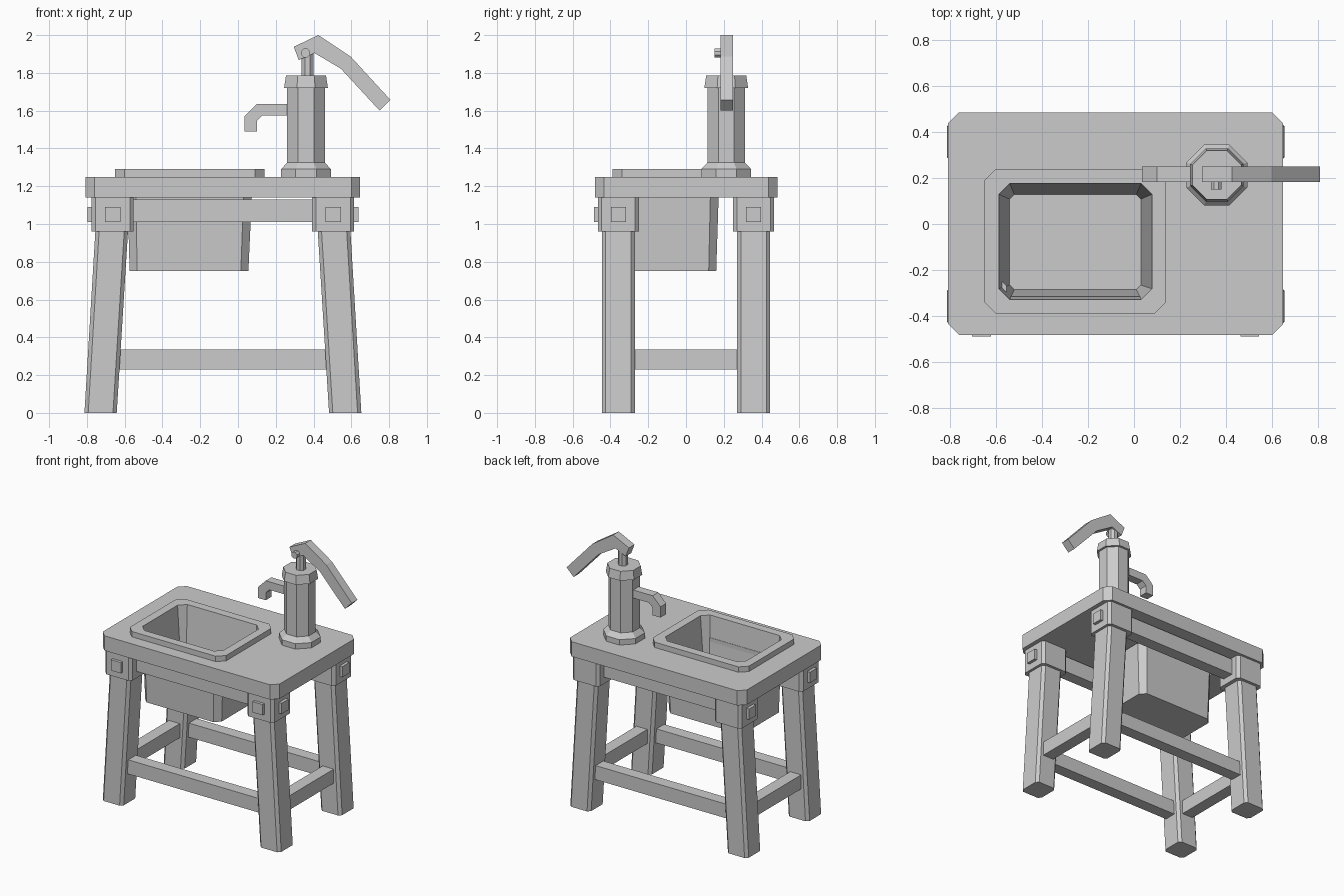
import bpy, bmesh, math

old = bpy.data.objects.get("Cube")
if old:
    bpy.data.objects.remove(old, do_unlink=True)

GREY = (0.6, 0.6, 0.6, 1)
grey = bpy.data.materials.new("plain_grey")
grey.use_nodes = True
grey.diffuse_color = GREY
grey.node_tree.nodes["Principled BSDF"].inputs["Base Color"].default_value = GREY


def finish(name, bm):
    bmesh.ops.recalc_face_normals(bm, faces=bm.faces)
    mesh = bpy.data.meshes.new(name)
    bm.to_mesh(mesh)
    bm.free()
    mesh.materials.append(grey)
    obj = bpy.data.objects.new(name, mesh)
    bpy.context.collection.objects.link(obj)
    return obj


def loft(name, rings, closed=False):
    """Skin equal-sized rings; cap the ends, or join last ring to first."""
    bm = bmesh.new()
    loops = [[bm.verts.new(p) for p in ring] for ring in rings]
    pairs = list(zip(loops, loops[1:]))
    if closed:
        pairs.append((loops[-1], loops[0]))
    else:
        bm.faces.new(loops[0])
        bm.faces.new(loops[-1])
    for a, b in pairs:
        for i in range(len(a)):
            j = (i + 1) % len(a)
            bm.faces.new((a[i], a[j], b[j], b[i]))
    return finish(name, bm)


def cut_rect(x0, x1, y0, y1, c, z):
    """Rectangle with clipped corners at height z."""
    x0, x1 = sorted((x0, x1))
    y0, y1 = sorted((y0, y1))
    return [(x0 + c, y0, z), (x1 - c, y0, z), (x1, y0 + c, z), (x1, y1 - c, z),
            (x1 - c, y1, z), (x0 + c, y1, z), (x0, y1 - c, z), (x0, y0 + c, z)]


def octagon(cx, cy, apothem, z):
    r = apothem / math.cos(math.pi / 8)
    angles = [math.pi / 8 + i * math.pi / 4 for i in range(8)]
    return [(cx + r * math.cos(a), cy + r * math.sin(a), z) for a in angles]


def box(name, x0, x1, y0, y1, z0, z1):
    return loft(name, [[(x0, y0, z), (x1, y0, z), (x1, y1, z), (x0, y1, z)]
                       for z in (z0, z1)])


def side_profile(name, points, y0, y1):
    """Extrude an x-z outline along y."""
    return loft(name, [[(x, y, z) for x, z in points] for y in (y0, y1)])


CX = -0.08  # centre of the table along x

# Tabletop with an opening for the basin
top = (CX - 0.727, CX + 0.727, -0.482, 0.485, 0.047)
hole = (-0.592, 0.083, -0.333, 0.181, 0.047)
loft("tabletop", [cut_rect(*top, 1.14), cut_rect(*top, 1.25),
                  cut_rect(*hole, 1.25), cut_rect(*hole, 1.14)], closed=True)

# Basin: outer shell, raised rim, tapered inside
rim = (-0.65, 0.14, -0.39, 0.24, 0.05)
loft("basin", [
    cut_rect(-0.574, 0.055, -0.31, 0.16, 0.04, 0.75),
    cut_rect(-0.587, 0.078, -0.328, 0.176, 0.045, 1.25),
    cut_rect(*rim, 1.25),
    cut_rect(*rim, 1.29),
    cut_rect(-0.587, 0.078, -0.328, 0.176, 0.047, 1.29),
    cut_rect(-0.54, 0.03, -0.285, 0.128, 0.02, 0.78)])

# Legs, corner brackets and pegs
for sx, side in ((-1, "right"), (1, "left")):
    for sy, end in ((-1, "front"), (1, "back")):
        tag = f"{end}_{side}"
        loft("leg_" + tag, [
            cut_rect(CX + sx * outer, CX + sx * inner, sy * 0.27, sy * 0.445, 0.02, z)
            for outer, inner, z in ((0.733, 0.562, 0), (0.673, 0.5, 1.0))])
        loft("bracket_" + tag, [
            cut_rect(CX + sx * 0.473, CX + sx * 0.695, sy * 0.25, sy * 0.467, 0.02, z)
            for z in (0.96, 1.14)])
        a, b = sorted((CX + sx * 0.66, CX + sx * 0.717))
        mid = sy * 0.357
        box("side_peg_" + tag, a, b, mid - 0.04, mid + 0.04, 1.01, 1.09)
    mid = CX + sx * 0.583
    box("front_peg_" + side, mid - 0.041, mid + 0.041, -0.488, -0.44, 1.01, 1.09)

    # Side stretcher
    mid = CX + sx * 0.632
    box("side_stretcher_" + side, mid - 0.045, mid + 0.045, -0.3, 0.3, 0.23, 0.335)

# Long stretchers and aprons
for sy, end in ((-1, "front"), (1, "back")):
    mid = sy * 0.357
    box("stretcher_" + end, CX - 0.6, CX + 0.6, mid - 0.045, mid + 0.045, 0.23, 0.335)
    box("apron_" + end, CX - 0.5, CX + 0.5, mid - 0.045, mid + 0.045, 1.01, 1.13)

# Pump body: flared foot, column, cap
PX, PY = 0.36, 0.213
loft("pump_body", [octagon(PX, PY, r, z) for r, z in (
    (0.132, 1.25), (0.132, 1.29), (0.1, 1.325), (0.1, 1.72),
    (0.116, 1.72), (0.106, 1.785))])
loft("pump_rod", [octagon(PX + 0.008, PY, 0.031, z) for z in (1.77, 1.92)])

# Hinge pin on the front of the handle
pin = [(x, z) for x, z, _ in octagon(0.357, 1.905, 0.023, 0)]
side_profile("hinge_pin", pin, 0.15, 0.21)

# Handle and spout
side_profile("pump_handle", [
    (0.295, 1.938), (0.425, 2.0), (0.597, 1.886), (0.807, 1.657),
    (0.75, 1.6), (0.545, 1.822), (0.405, 1.905), (0.322, 1.868)], 0.183, 0.249)
side_profile("pump_spout", [
    (0.28, 1.635), (0.1, 1.635), (0.035, 1.57), (0.035, 1.49),
    (0.1, 1.49), (0.1, 1.545), (0.13, 1.575), (0.28, 1.575)], 0.183, 0.249)
